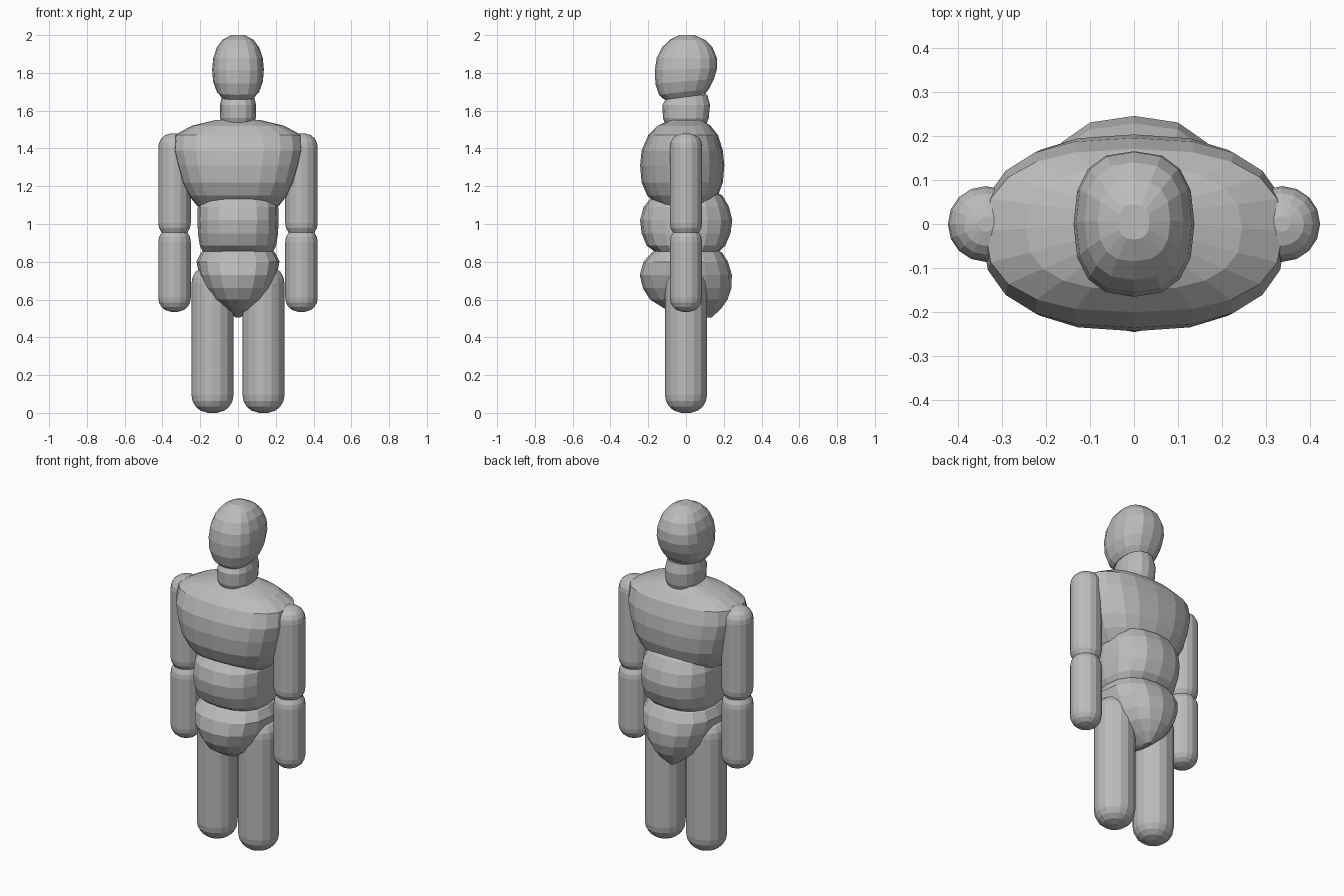
import bpy, bmesh, math

grey = bpy.data.materials.new("plain grey")
grey.diffuse_color = (0.5, 0.5, 0.5, 1)


def loft(name, rings, sides=16, power=0.85, cx=0.0):
    """Closed body from rings of (z, half width, front y, back y, tilt)."""
    bm = bmesh.new()
    loops = []
    for z, w, y0, y1, tilt in rings:
        loop = []
        for i in range(sides):
            a = 2 * math.pi * i / sides
            c, s = math.cos(a), math.sin(a)
            x = math.copysign(abs(c) ** power, c) * w
            dy = math.copysign(abs(s) ** power, s) * (y1 - y0) / 2
            loop.append(bm.verts.new((cx + x, (y0 + y1) / 2 + dy, z + tilt * dy)))
        loops.append(loop)
    for a, b in zip(loops, loops[1:]):
        for i in range(sides):
            j = (i + 1) % sides
            bm.faces.new((a[i], a[j], b[j], b[i]))
    bm.faces.new(loops[0][::-1])
    bm.faces.new(loops[-1])
    bmesh.ops.recalc_face_normals(bm, faces=bm.faces)
    me = bpy.data.meshes.new(name)
    bm.to_mesh(me)
    bm.free()
    me.materials.append(grey)
    ob = bpy.data.objects.new(name, me)
    bpy.context.collection.objects.link(ob)
    return ob


def limb(name, cx, r, z0, z1, cap):
    """Upright round bar with domed ends."""
    angles = [math.radians(d) for d in (82, 60, 40, 20, 0)]
    low = [(z0 + cap * (1 - math.sin(a) / math.sin(angles[0])), r * math.cos(a) ** 0.8)
           for a in angles]
    high = [(z1 + z0 - z, w) for z, w in reversed(low)]
    loft(name, [(z, w, -w, w, 0) for z, w in low + high], 16, 1.0, cx)


# head and neck
loft("head", [
    (1.672, 0.088, -0.115, 0.100, 0.13),
    (1.70, 0.112, -0.143, 0.122, 0.12),
    (1.755, 0.132, -0.162, 0.148, 0.08),
    (1.82, 0.137, -0.165, 0.165, 0.03),
    (1.88, 0.131, -0.155, 0.163, 0),
    (1.935, 0.112, -0.127, 0.140, 0),
    (1.975, 0.082, -0.085, 0.100, 0),
    (2.00, 0.035, -0.035, 0.045, 0)], 16, 0.8)
loft("neck", [
    (1.52, 0.082, -0.105, 0.105, 0),
    (1.56, 0.094, -0.122, 0.120, 0),
    (1.63, 0.096, -0.125, 0.127, 0),
    (1.675, 0.085, -0.105, 0.112, 0.1)], 16, 0.85)

# chest: barrel shape, wide at the shoulders
loft("chest", [
    (1.06, 0.17, -0.07, 0.06, 0),
    (1.10, 0.22, -0.155, 0.13, 0),
    (1.15, 0.26, -0.205, 0.17, 0),
    (1.22, 0.298, -0.235, 0.195, 0),
    (1.31, 0.325, -0.243, 0.203, 0),
    (1.39, 0.345, -0.235, 0.195, 0),
    (1.47, 0.338, -0.200, 0.170, 0),
    (1.52, 0.245, -0.150, 0.130, 0),
    (1.55, 0.12, -0.085, 0.085, 0)], 20, 0.8)

# waist and pelvis
loft("waist", [
    (0.85, 0.185, -0.16, 0.17, 0),
    (0.885, 0.202, -0.208, 0.208, 0),
    (0.95, 0.212, -0.235, 0.236, 0),
    (1.02, 0.215, -0.243, 0.245, 0),
    (1.09, 0.213, -0.225, 0.228, 0),
    (1.15, 0.19, -0.175, 0.193, 0),
    (1.185, 0.13, -0.11, 0.13, 0)], 16, 0.8)
loft("pelvis", [
    (0.505, 0.012, 0.05, 0.135, 0),
    (0.55, 0.075, -0.11, 0.185, 0),
    (0.60, 0.135, -0.19, 0.220, 0),
    (0.66, 0.175, -0.228, 0.240, 0),
    (0.73, 0.205, -0.245, 0.243, 0),
    (0.80, 0.220, -0.225, 0.222, 0),
    (0.85, 0.195, -0.18, 0.19, 0),
    (0.885, 0.15, -0.12, 0.12, 0)], 16, 0.85)

# arms and legs, both sides
for side, s in (("left", -1), ("right", 1)):
    limb(side + "_upper_arm", s * 0.336, 0.086, 0.93, 1.48, 0.075)
    limb(side + "_forearm", s * 0.336, 0.086, 0.535, 0.98, 0.075)
    limb(side + "_leg", s * 0.135, 0.111, 0.0, 0.78, 0.095)
